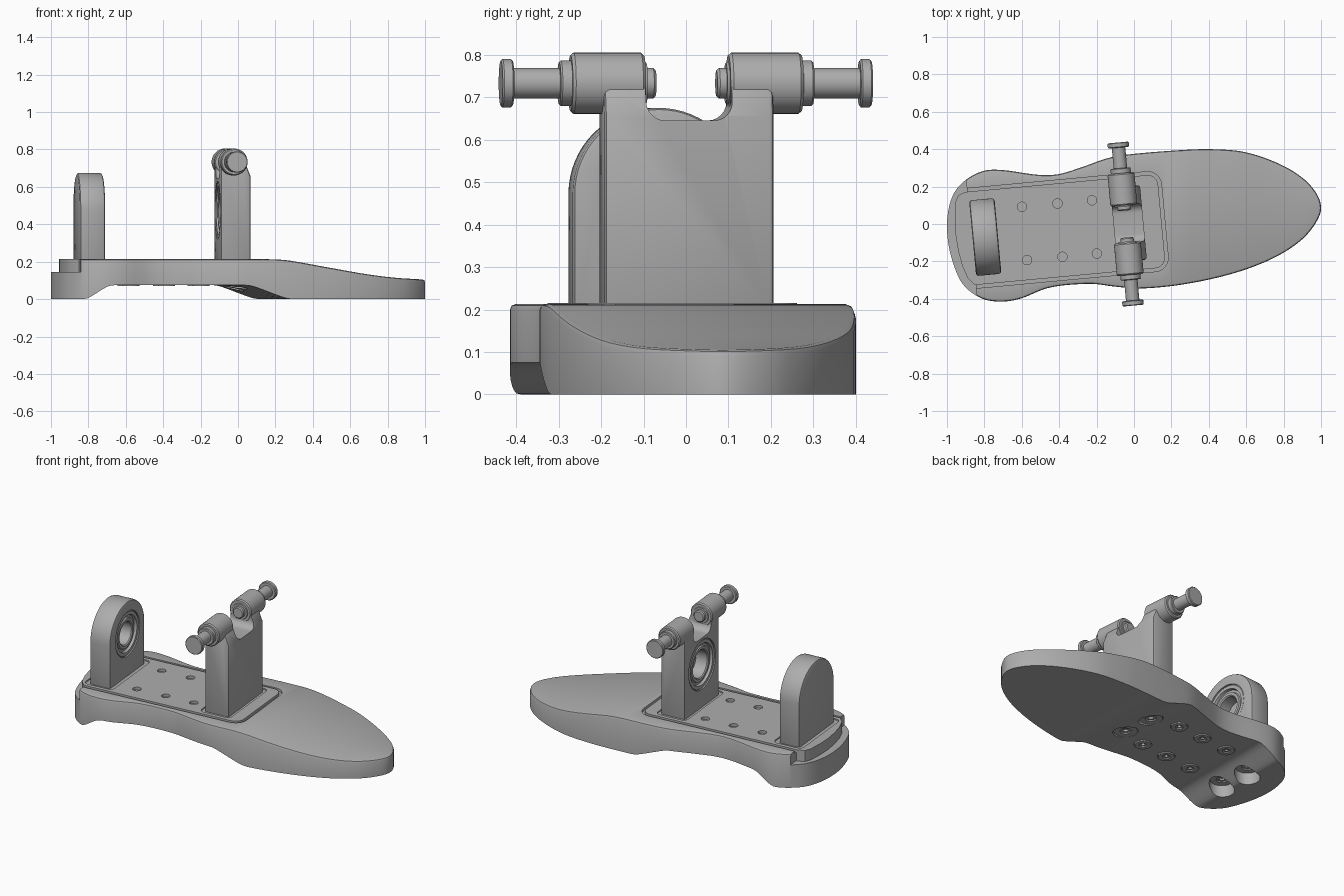
import bpy, bmesh, math
from mathutils import Matrix

cube = bpy.data.objects.get("Cube")
if cube:
    bpy.data.objects.remove(cube, do_unlink=True)

grey = bpy.data.materials.new("plain grey")
grey.use_nodes = True
COLOUR = (0.42, 0.42, 0.42, 1)
grey.diffuse_color = COLOUR
grey.node_tree.nodes["Principled BSDF"].inputs["Base Color"].default_value = COLOUR

# Frame of the hardware, turned slightly against the sole
FRAME = Matrix.Translation((-0.366, -0.03, 0)) @ Matrix.Rotation(math.radians(5.3), 4, 'Z')
AXES = {'u': lambda a, b, h: (h, a, b), 'v': lambda a, b, h: (a, h, b), 'z': lambda a, b, h: (a, b, h)}


def finish(name, bm, matrix=FRAME):
    bmesh.ops.recalc_face_normals(bm, faces=bm.faces)
    bm.transform(matrix)
    mesh = bpy.data.meshes.new(name)
    bm.to_mesh(mesh)
    bm.free()
    mesh.materials.append(grey)
    obj = bpy.data.objects.new(name, mesh)
    bpy.context.collection.objects.link(obj)
    return obj


def prism(name, pts, axis, lo, hi):
    bm = bmesh.new()
    ends = [[bm.verts.new(AXES[axis](a, b, h)) for a, b in pts] for h in (lo, hi)]
    for end in ends:
        bm.faces.new(end)
    for i in range(len(pts)):
        j = (i + 1) % len(pts)
        bm.faces.new((ends[0][i], ends[0][j], ends[1][j], ends[1][i]))
    return finish(name, bm)


def lathe(name, profile, axis, ca, cb, sign=1, start=0, steps=48, closed=False):
    bm = bmesh.new()
    rings = []
    for r, h in profile:
        pos = start + sign * h
        angles = [2 * math.pi * i / steps for i in range(steps)]
        rings.append([bm.verts.new(AXES[axis](ca + r * math.cos(t), cb + r * math.sin(t), pos)) for t in angles])
    pairs = list(zip(rings, rings[1:])) + ([(rings[-1], rings[0])] if closed else [])
    for a, b in pairs:
        for i in range(steps):
            j = (i + 1) % steps
            bm.faces.new((a[i], a[j], b[j], b[i]))
    if not closed:
        bm.faces.new(rings[0])
        bm.faces.new(rings[-1])
    return finish(name, bm)


def rrect(cx, cy, w, h, r, n=6):
    pts = []
    for k, (sx, sy) in enumerate(((1, 1), (-1, 1), (-1, -1), (1, -1))):
        for i in range(n + 1):
            t = (k + i / n) * math.pi / 2
            pts.append((cx + sx * (w / 2 - r) + r * math.cos(t), cy + sy * (h / 2 - r) + r * math.sin(t)))
    return pts


def apply(obj, mod):
    bpy.context.view_layer.objects.active = obj
    bpy.ops.object.modifier_apply(modifier=mod.name)


def cut(obj, cutter):
    mod = obj.modifiers.new("cut", 'BOOLEAN')
    mod.operation, mod.solver, mod.object = 'DIFFERENCE', 'EXACT', cutter
    apply(obj, mod)
    bpy.data.objects.remove(cutter, do_unlink=True)


def bevel(obj, width, segments=2):
    mod = obj.modifiers.new("bevel", 'BEVEL')
    mod.width, mod.segments, mod.limit_method, mod.angle_limit = width, segments, 'ANGLE', math.radians(50)
    apply(obj, mod)


def curve(pts, x):
    # smooth interpolation through sorted points
    x = min(max(x, pts[0][0]), pts[-1][0])
    i = next(k for k in range(len(pts) - 1) if x <= pts[k + 1][0])

    def slope(k):
        a, b = pts[max(k - 1, 0)], pts[min(k + 1, len(pts) - 1)]
        return (b[1] - a[1]) / (b[0] - a[0])
    (x0, y0), (x1, y1) = pts[i], pts[i + 1]
    d = x1 - x0
    t = (x - x0) / d
    return ((2 * t ** 3 - 3 * t * t + 1) * y0 + (t ** 3 - 2 * t * t + t) * d * slope(i)
            + (3 * t * t - 2 * t ** 3) * y1 + (t ** 3 - t * t) * d * slope(i + 1))


# Foot shaped sole, lofted from heel to toe
LEFT = [(-1, -.01), (-.97, .15), (-.9, .235), (-.8, .285), (-.7, .288), (-.5, .262), (-.4, .267), (-.29, .30),
        (-.13, .355), (0, .375), (.25, .395), (.41, .40), (.59, .385), (.78, .32), (.915, .235), (.98, .155), (1, .085)]
RIGHT = [(-1, -.01), (-.97, -.2), (-.92, -.315), (-.82, -.395), (-.72, -.415), (-.61, -.40), (-.45, -.34),
         (-.235, -.32), (-.1, -.335), (.03, -.345), (.25, -.325), (.51, -.27), (.73, -.19), (.89, -.09), (.98, .02), (1, .085)]
TOP = [(-1, .213), (.1, .213), (.2, .212), (.28, .205), (.5, .166), (.7, .132), (.85, .114), (1, .105)]
HEEL = [(-.83, 0), (-.8, .006), (-.7, .066), (-.66, .075)]
BALL = [(-.05, .075), (-.01, .07), (.17, .006), (.21, 0)]


def underside(x, y):
    return curve(HEEL, x) if x < -.4 else curve(BALL, x + .25 * y)


N = 110
thetas = [math.pi * i / N for i in range(N + 1)]
sides = []
for pts in (LEFT, RIGHT):
    warped = [(math.acos(-x), y) for x, y in pts]
    sides.append([(-math.cos(t), curve(warped, t)) for t in thetas])
loop = sides[0] + sides[1][-2:0:-1]
count = len(loop)
bm = bmesh.new()
rings = [[], [], [], []]
for i, (x, y) in enumerate(loop):
    (ax, ay), (bx, by) = loop[i - 1], loop[(i + 1) % count]
    size = math.hypot(bx - ax, by - ay)
    nx, ny = (by - ay) / size, (ax - bx) / size
    top = curve(TOP, x)
    for ring, inset, z in zip(rings, (0, 0, .004, .014), (underside(x, y), top - .014, top - .004, top)):
        ring.append(bm.verts.new((x + nx * inset, y + ny * inset, z)))
for a, b in zip(rings, rings[1:]):
    for i in range(count):
        j = (i + 1) % count
        bm.faces.new((a[i], a[j], b[j], b[i]))
for ring in (rings[0], rings[-1]):
    for i in range(N):
        quad = [ring[i], ring[i + 1], ring[-i - 1], ring[-i]]
        bm.faces.new(list(dict.fromkeys(quad)))
sole = finish("sole", bm, Matrix())


# Mounting plate with a rounded heel end, set in a pocket with a narrow gap
def plate_outline(grow):
    front = [p for p in rrect(0, 0, 1.03 + 2 * grow, .5 + 2 * grow, .055 + grow) if p[0] > 0]
    heel = [(-.515, .25), (-.555, .235), (-.572, .2), (-.585, .1), (-.588, .03), (-.582, -.06),
            (-.568, -.14), (-.545, -.21), (-.51, -.25)]
    k = 1 + grow / .25
    heel = [(a - grow, b * k) for a, b in heel]
    half = len(front) // 2
    return front[:half] + heel + front[half:]


cut(sole, prism("pocket", plate_outline(.018), 'z', .198, .4))
cut(sole, prism("heel_step", [(-1, -1), (-.505, -1), (-.505, 1), (-1, 1)], 'z', .145, .4))
plate = prism("mounting_plate", plate_outline(0), 'z', .135, .215)
for u, w in ((-.431, .19), (.338, .2)):
    cut(plate, prism("seat_cut", rrect(u, 0, w, .45, .03), 'z', .207, .3))

# Screws: holes in the plate, counterbores and heads below
SMALL = [(u, s * .143) for u in (-.22, -.03, .155) for s in (1, -1)]
LARGE = [(u, s * .1) for u in (-.431, .338) for s in (1, -1)]
for u, v in SMALL:
    cut(plate, lathe("hole", [(.025, .195), (.025, .3)], 'z', u, v, steps=24))
for r, places in ((.05, SMALL), (.072, LARGE)):
    for u, v in places:
        cut(sole, lathe("counterbore", [(r, -.05), (r, .088)], 'z', u, v, steps=32))
        lathe("screw_head", [(r * .93, .1), (r * .93, .07), (r * .45, .07), (r * .4, .076), (r * .22, .076), (r * .2, .1)],
              'z', u, v, steps=32)

# Rear support: an arched block with a bearing in its front face
arch = [(-.203, .19), (.203, .19)]
arch += [(.203 * math.cos(math.pi * i / 32), .472 + .203 * math.sin(math.pi * i / 32)) for i in range(33)]
rear = prism("rear_support", arch, 'u', -.431 - .068, -.431 + .068)
bevel(rear, .014)
cut(rear, lathe("bore", [(.14, -.09), (.14, .1)], 'u', 0, .472, 1, -.363))

# Front tower with a rounded notch between its two arms
side = [(.258, .19), (.418, .19), (.418, .655), (.386, .735), (.262, .735), (.258, .7)]
tower = prism("front_tower", side, 'v', -.2, .2)
bevel(tower, .012)
cut(tower, prism("notch", rrect(0, .9, .204, .51, .045), 'u', 0, 1))
cut(tower, lathe("bore", [(.155, -.09), (.155, .1)], 'u', 0, .475, -1, .258))


# Bearings facing each other
def bearing(name, r, z, sign, face):
    lathe(name, [(r, -.09), (r, -.01), (r - .006, -.004), (r - .026, -.004), (r - .03, -.02), (r - .044, -.02),
                 (r - .048, -.01), (r - .064, -.01), (r - .07, -.016), (r - .07, -.09)],
          'u', 0, z, sign, face, closed=True)


bearing("rear_bearing", .14, .472, 1, -.363)
bearing("front_bearing", .155, .475, -1, .258)

# Pin housings, bushings and headed pins, mirrored on both arms
for label, s in (("left", 1), ("right", -1)):
    lathe(label + "_housing", [(.058, .1), (.066, .1), (.072, .107), (.072, .266), (.066, .273), (.05, .273)],
          'v', .3225, .733, s)
    lathe(label + "_bushing", [(.048, .094), (.05, .098), (.054, .26), (.054, .296), (.05, .3), (.03, .3)],
          'v', .3225, .733, s)
    lathe(label + "_pin", [(.03, .072), (.036, .078), (.036, .41), (.052, .41), (.057, .414), (.057, .434), (.053, .438)],
          'v', .3225, .733, s)

# Smooth shading with sharp edges kept
bpy.ops.object.select_all(action='DESELECT')
for obj in bpy.context.scene.objects:
    if obj.type == 'MESH':
        obj.select_set(True)
        bpy.context.view_layer.objects.active = obj
bpy.ops.object.shade_smooth_by_angle(angle=math.radians(30))
